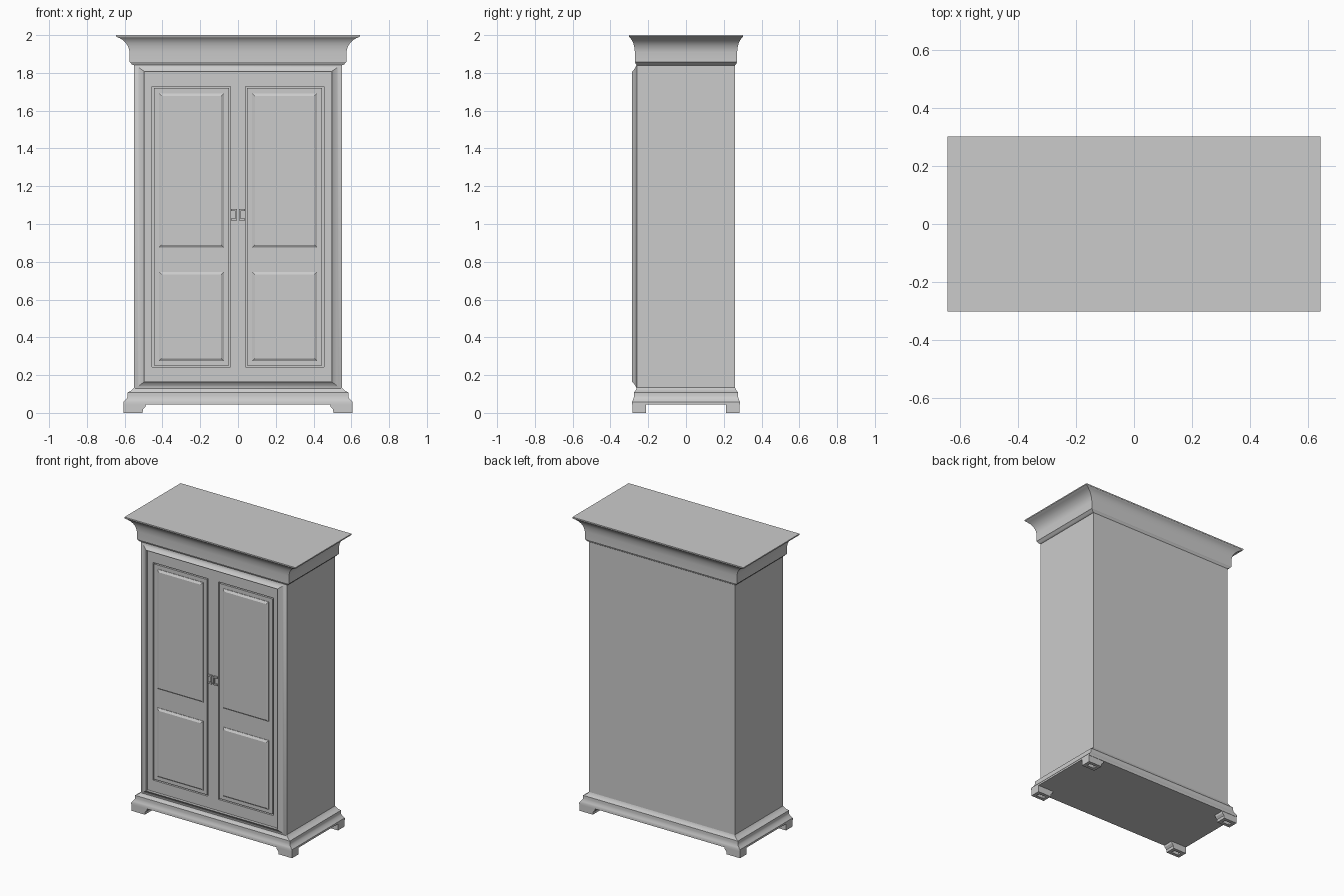
import bpy, bmesh, math

if "Cube" in bpy.data.objects:
    bpy.data.objects.remove(bpy.data.objects["Cube"])


def loft(name, rings, caps=(True, True), closed=False, smooth=False):
    """Bridge a list of 4-point rings into one mesh."""
    bm = bmesh.new()
    rows = [[bm.verts.new(p) for p in r] for r in rings]
    pairs = list(zip(rows, rows[1:]))
    if closed:
        pairs.append((rows[-1], rows[0]))
    for a, b in pairs:
        for i in range(4):
            j = (i + 1) % 4
            bm.faces.new((a[i], a[j], b[j], b[i]))
    if not closed:
        if caps[0]:
            bm.faces.new(rows[0])
        if caps[1]:
            bm.faces.new(rows[-1])
    bmesh.ops.recalc_face_normals(bm, faces=bm.faces)
    me = bpy.data.meshes.new(name)
    bm.to_mesh(me)
    bm.free()
    ob = bpy.data.objects.new(name, me)
    bpy.context.collection.objects.link(ob)
    if smooth:
        bpy.ops.object.select_all(action='DESELECT')
        ob.select_set(True)
        bpy.context.view_layer.objects.active = ob
        bpy.ops.object.shade_smooth_by_angle(angle=math.radians(32))
    return ob


def flat(x0, x1, y0, y1, z):
    return [(x0, y0, z), (x1, y0, z), (x1, y1, z), (x0, y1, z)]


def upright(x0, x1, z0, z1, y, inset=0.0):
    i = inset
    return [(x0 + i, y, z0 + i), (x1 - i, y, z0 + i), (x1 - i, y, z1 - i), (x0 + i, y, z1 - i)]


def slab(name, x0, x1, z0, z1, y_back, y_front):
    return loft(name, [upright(x0, x1, z0, z1, y_back), upright(x0, x1, z0, z1, y_front)])


def moulding(name, profile):
    """Profile of (overhang, z) swept round the carcass; shallower overhang in depth."""
    rings = []
    for d, z in profile:
        hx, hy = 0.55 + d, 0.26 + d * 0.45
        rings.append(flat(-hx, hx, -hy, hy, z))
    return loft(name, rings, smooth=True)


# Carcass
loft("carcass", [flat(-0.55, 0.55, -0.25, 0.26, z) for z in (0.1, 1.87)])

# Crown and base mouldings
moulding("crown", [(0.0, 1.84), (0.012, 1.845), (0.018, 1.853), (0.024, 1.857), (0.024, 1.91),
                   (0.027, 1.925), (0.033, 1.942), (0.043, 1.958), (0.057, 1.972),
                   (0.075, 1.983), (0.092, 1.99), (0.095, 1.992), (0.095, 2.0)])
moulding("base", [(0.0, 0.135), (0.006, 0.127), (0.018, 0.117), (0.034, 0.108), (0.034, 0.09),
                  (0.037, 0.08), (0.046, 0.068), (0.056, 0.058), (0.056, 0.045)])

# Coved front frame with a stepped inner edge
frame = [upright(-0.55, 0.55, 0.125, 1.847, -0.245)]
for k in range(7):
    t = k / 6
    hx = 0.55 - 0.053 * t
    depth = -0.26 - 0.025 * (0.6 * t + 0.4 * t ** 3)
    frame.append(upright(-hx, hx, 0.125 + 0.039 * t, 1.847 - 0.039 * t, depth))
frame.append(upright(-0.495, 0.495, 0.166, 1.806, -0.285))
frame.append(upright(-0.495, 0.495, 0.166, 1.806, -0.245))
loft("front_frame", frame, closed=True, smooth=True)

# Stiles and rails around the doors
FACE = -0.266
slab("centre_stile", -0.04, 0.04, 0.243, 1.727, -0.245, FACE)
slab("top_rail", -0.495, 0.495, 1.727, 1.806, -0.245, FACE)
slab("bottom_rail", -0.495, 0.495, 0.166, 0.243, -0.245, FACE)

for s, side in ((-1, "left"), (1, "right")):
    def span(a, b):
        return (a, b) if s > 0 else (-b, -a)

    slab(side + "_stile", *span(0.454, 0.495), 0.243, 1.727, -0.245, FACE)
    # Door set in with a narrow gap
    slab(side + "_door", *span(0.048, 0.446), 0.251, 1.719, -0.245, FACE)
    # Raised bevelled panels
    for part, z0, z1 in (("upper", 0.875, 1.692), ("lower", 0.275, 0.747)):
        x0, x1 = span(0.075, 0.419)
        loft(side + "_" + part + "_panel",
             [upright(x0, x1, z0, z1, FACE + 0.01), upright(x0, x1, z0, z1, FACE - 0.003),
              upright(x0, x1, z0, z1, FACE - 0.012, 0.014)])
    # Small bracket handle
    for part, z in (("upper", 1.074), ("lower", 1.024)):
        slab(side + "_" + part + "_handle_post", *span(0.006, 0.036), z - 0.005, z + 0.005,
             FACE + 0.005, FACE - 0.012)
    slab(side + "_handle_bar", *span(0.006, 0.014), 1.029, 1.069, FACE - 0.004, FACE - 0.012)

    # Bracket feet, hollow underneath
    for f, end in ((-1, "front"), (1, "back")):
        def foot(x0, x1, y0, y1, z):
            return flat(s * x0, s * x1, f * y0, f * y1, z)
        loft(end + "_" + side + "_foot",
             [foot(0.487, 0.606, 0.213, 0.283, 0.046), foot(0.49, 0.606, 0.213, 0.283, 0.032),
              foot(0.503, 0.606, 0.213, 0.283, 0.018), foot(0.505, 0.606, 0.213, 0.283, 0.0),
              foot(0.528, 0.583, 0.235, 0.261, 0.0), foot(0.528, 0.583, 0.235, 0.261, 0.046)],
             closed=True)
